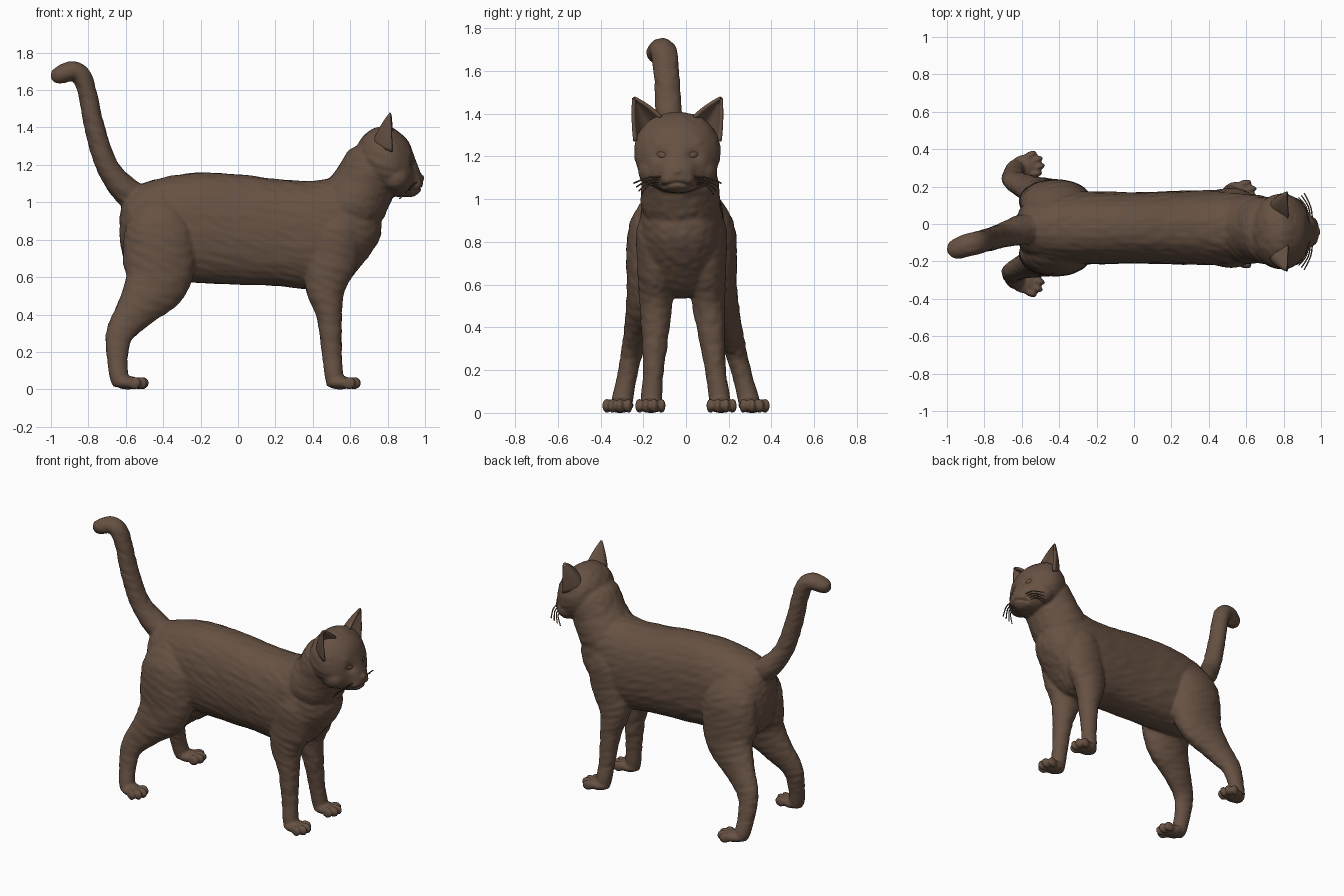
import bpy, bmesh, math
from mathutils import Vector, Matrix, noise
from mathutils.bvhtree import BVHTree

if "Cube" in bpy.data.objects:
    bpy.data.objects.remove(bpy.data.objects["Cube"])

fur = bpy.data.materials.new("brown fur")
fur.diffuse_color = (0.135, 0.083, 0.056, 1)
fur.use_nodes = True
fur.node_tree.nodes["Principled BSDF"].inputs["Base Color"].default_value = fur.diffuse_color
HEAD_Y = -0.04


def spline(pts, steps=4):
    """Catmull-Rom through tuples of any length."""
    out = []
    for i in range(len(pts) - 1):
        a, b = pts[max(i - 1, 0)], pts[i]
        c, d = pts[i + 1], pts[min(i + 2, len(pts) - 1)]
        for k in range(steps):
            t = k / steps
            out.append([0.5 * (2 * q + (r - p) * t + (2 * p - 5 * q + 4 * r - s) * t * t
                               + (3 * q - p - 3 * r + s) * t ** 3)
                        for p, q, r, s in zip(a, b, c, d)])
    return out + [list(pts[-1])]


def loft(bm, rings, axis=None, power=1.0, sides=32):
    """Closed tube through rings (x, y, z, side radius, other radius)."""
    rings = spline(rings)
    centres = [Vector(r[:3]) for r in rings]
    loops = []
    for i, r in enumerate(rings):
        t = axis or centres[min(i + 1, len(rings) - 1)] - centres[max(i - 1, 0)]
        t = t.normalized()
        side = Vector((0, 1, 0))
        side = (side - t * side.dot(t)).normalized()
        up = t.cross(side)
        loop = []
        for k in range(sides):
            a = math.tau * k / sides
            c, s = math.cos(a), math.sin(a)
            c, s = math.copysign(abs(c) ** power, c), math.copysign(abs(s) ** power, s)
            loop.append(bm.verts.new(centres[i] + side * c * max(r[3], .004) + up * s * max(r[4], .004)))
        loops.append(loop)
    for a, b in zip(loops, loops[1:]):
        for k in range(sides):
            n = (k + 1) % sides
            bm.faces.new((a[k], a[n], b[n], b[k]))
    bm.faces.new(loops[0][::-1])
    bm.faces.new(loops[-1])


def ball(bm, centre, radii, turn=0.0, tilt=0.0):
    m = (Matrix.Translation(centre) @ Matrix.Rotation(turn, 4, 'Z') @ Matrix.Rotation(tilt, 4, 'X')
         @ Matrix.Diagonal((*radii, 1)))
    bmesh.ops.create_uvsphere(bm, u_segments=24, v_segments=14, radius=1, matrix=m)


def finish(bm, name):
    bmesh.ops.recalc_face_normals(bm, faces=bm.faces)
    mesh = bpy.data.meshes.new(name)
    bm.to_mesh(mesh)
    bm.free()
    ob = bpy.data.objects.new(name, mesh)
    bpy.context.collection.objects.link(ob)
    mesh.materials.append(fur)
    mesh.polygons.foreach_set("use_smooth", [True] * len(mesh.polygons))
    return ob


X = Vector((1, 0, 0))
bm = bmesh.new()

# Torso: x, top, bottom, half width
torso = [(-.632, .93, .82, .04), (-.61, 1.03, .70, .10), (-.56, 1.085, .62, .155), (-.42, 1.135, .58, .19),
         (-.22, 1.165, .575, .195), (0, 1.157, .565, .19), (.2, 1.132, .56, .195), (.4, 1.122, .54, .20),
         (.55, 1.14, .56, .195), (.66, 1.10, .67, .165), (.735, 1.0, .77, .11), (.765, .92, .84, .04)]
loft(bm, [(x, -.02, (t + b) / 2, w, (t - b) / 2) for x, t, b, w in torso], X, .88)

# Neck
loft(bm, [(.50, -.02, .84, .15, .13), (.60, -.025, .98, .185, .18), (.675, -.03, 1.10, .178, .168),
          (.735, HEAD_Y, 1.22, .17, .155), (.77, HEAD_Y, 1.29, .10, .08)])

# Head: x, top, bottom, half width
head = [(.63, 1.30, 1.2, .06), (.67, 1.36, 1.13, .14), (.72, 1.40, 1.08, .185), (.79, 1.415, 1.045, .203),
        (.85, 1.39, 1.035, .188), (.91, 1.335, 1.035, .14), (.942, 1.255, 1.04, .09),
        (.972, 1.175, 1.06, .06), (.988, 1.14, 1.09, .03)]
loft(bm, [(x, HEAD_Y, (t + b) / 2, w, (t - b) / 2) for x, t, b, w in head], X, .95)
ball(bm, (.925, HEAD_Y, 1.065), (.04, .045, .03))                 # chin
ball(bm, (.98, HEAD_Y, 1.138), (.018, .024, .016))                # nose
for s in (-1, 1):
    ball(bm, (.945, HEAD_Y + s * .036, 1.1), (.04, .044, .033))   # muzzle pads
    ball(bm, (.84, HEAD_Y + s * .12, 1.14), (.075, .065, .07))    # cheeks
    ball(bm, (.895, HEAD_Y + s * .075, 1.262), (.035, .05, .022), 0, s * .3)  # brows

# Tail
loft(bm, [(-.48, -.02, .98, .07, .09), (-.60, -.03, 1.07, .08, .075), (-.70, -.06, 1.2, .066, .06),
          (-.765, -.08, 1.4, .062, .054), (-.803, -.09, 1.58, .06, .05), (-.835, -.10, 1.675, .062, .053),
          (-.88, -.11, 1.708, .06, .053), (-.94, -.13, 1.692, .056, .05), (-.98, -.14, 1.678, .042, .036),
          (-.997, -.145, 1.672, .01, .01)])

# Legs: x, distance from middle, z, side radius, front-back radius
front = [(.53, .10, .97, .06, .08), (.525, .115, .86, .095, .135), (.495, .118, .70, .09, .145),
         (.468, .122, .55, .08, .108), (.488, .13, .40, .066, .068), (.502, .146, .20, .048, .053),
         (.512, .158, .09, .05, .05), (.52, .163, .03, .045, .045)]
hind = [(-.42, .10, 1.02, .06, .10), (-.42, .13, .88, .115, .18), (-.42, .14, .71, .12, .195),
        (-.445, .165, .57, .095, .172), (-.545, .20, .43, .072, .108), (-.632, .24, .305, .052, .074),
        (-.645, .272, .17, .046, .055), (-.635, .295, .07, .05, .05), (-.625, .30, .03, .045, .04)]
for s in (-1, 1):
    for path, foot_x, foot_y, turn in ((front, .55, .164, .05), (hind, -.585, .308, .25)):
        loft(bm, [(x, s * y - .02 * min(1, z / .6), z, a, b) for x, y, z, a, b in path])
        # Paw with four toes
        c, d = Vector((foot_x, s * foot_y, 0)), Matrix.Rotation(s * turn, 3, 'Z')
        ball(bm, c + Vector((-.005, 0, .042)), (.075, .062, .036), s * turn)
        for off, reach in ((-.052, .045), (-.019, .07), (.019, .07), (.052, .045)):
            ball(bm, c + d @ Vector((reach, off, .04)), (.038, .0185, .034), s * turn + off * 3)

body = finish(bm, "body")

# Fuse the parts into one smooth skin
bpy.context.view_layer.objects.active = body
body.select_set(True)
mod = body.modifiers.new("fuse", 'REMESH')
mod.mode, mod.voxel_size, mod.use_smooth_shade = 'VOXEL', .0085, True
bpy.ops.object.modifier_apply(modifier="fuse")
mod = body.modifiers.new("soften", 'SMOOTH')
mod.factor, mod.iterations = .5, 4
bpy.ops.object.modifier_apply(modifier="soften")

# Eye sockets, mouth line and combed fur relief
bm = bmesh.new()
bm.from_mesh(body.data)
bm.normal_update()
moves = []
for v in bm.verts:
    p, move = v.co, Vector()
    if p.x > .86:
        y = abs(p.y - HEAD_Y)
        move.x -= .016 * math.exp(-((y - .075) / .032) ** 2 - ((p.z - 1.21) / .022) ** 2)
        move.x -= .012 * math.exp(-((p.z - 1.085 + .25 * y) / .007) ** 2) * (y < .075)
    elif p.z > .15:
        q = Vector((p.x * 11 + p.z * 5, p.y * 28, p.z * 30 + p.x * 9))
        move += v.normal * .0035 * noise.noise(q)
    moves.append(move)
for v, move in zip(bm.verts, moves):
    v.co += move
    v.co.z = max(v.co.z, 0.004)
low = min(v.co.z for v in bm.verts)
for v in bm.verts:
    v.co.z -= low
tree = BVHTree.FromBMesh(bm)
bm.to_mesh(body.data)
bm.free()
body.data.polygons.foreach_set("use_smooth", [True] * len(body.data.polygons))

for s, label in ((-1, "right"), (1, "left")):
    # Almond eye set in its socket
    y = HEAD_Y + s * .075
    hit = tree.ray_cast(Vector((1.3, y, 1.208)), Vector((-1, 0, 0)))[0]
    bm = bmesh.new()
    ball(bm, hit + Vector((-.004, 0, 0)), (.012, .030, .017), -s * -.45, s * .25)
    finish(bm, label + "_eye")

    # Cupped ear: an arc at the base drawn up to the tip
    inner, back, outer = Vector((.825, .075, 1.385)), Vector((.64, .14, 1.33)), Vector((.825, .20, 1.27))
    tip = Vector((.818, .206, 1.478))
    bm, rows = bmesh.new(), []
    for j in range(11):
        v = j / 10
        row = []
        for i in range(17):
            u = i / 16
            base = inner * (1 - u) ** 2 + back * 2 * u * (1 - u) + outer * u * u
            p = base.lerp(tip, v * .97)
            p += (base - (inner + outer) / 2) * .3 * v * (1 - v)
            row.append(bm.verts.new((p.x, HEAD_Y + s * p.y, p.z)))
        rows.append(row)
    for a, b in zip(rows, rows[1:]):
        for i in range(16):
            bm.faces.new((a[i], a[i + 1], b[i + 1], b[i]))
    ear = finish(bm, label + "_ear")
    mod = ear.modifiers.new("thickness", 'SOLIDIFY')
    mod.thickness, mod.offset = .014, 0

    # Whiskers
    bm = bmesh.new()
    for k in range(4):
        z = 1.105 - .012 * k
        loft(bm, [(.955 - .01 * k, HEAD_Y + s * .05, z, .002, .002),
                  (.945 - .012 * k, HEAD_Y + s * .13, z - .002, .002, .002),
                  (.91 - .015 * k, HEAD_Y + s * (.205 - .012 * k), z - .03 - .006 * k, .001, .001)],
             Vector((-.3, s, -.2)), 1, 6)
    finish(bm, label + "_whiskers")
